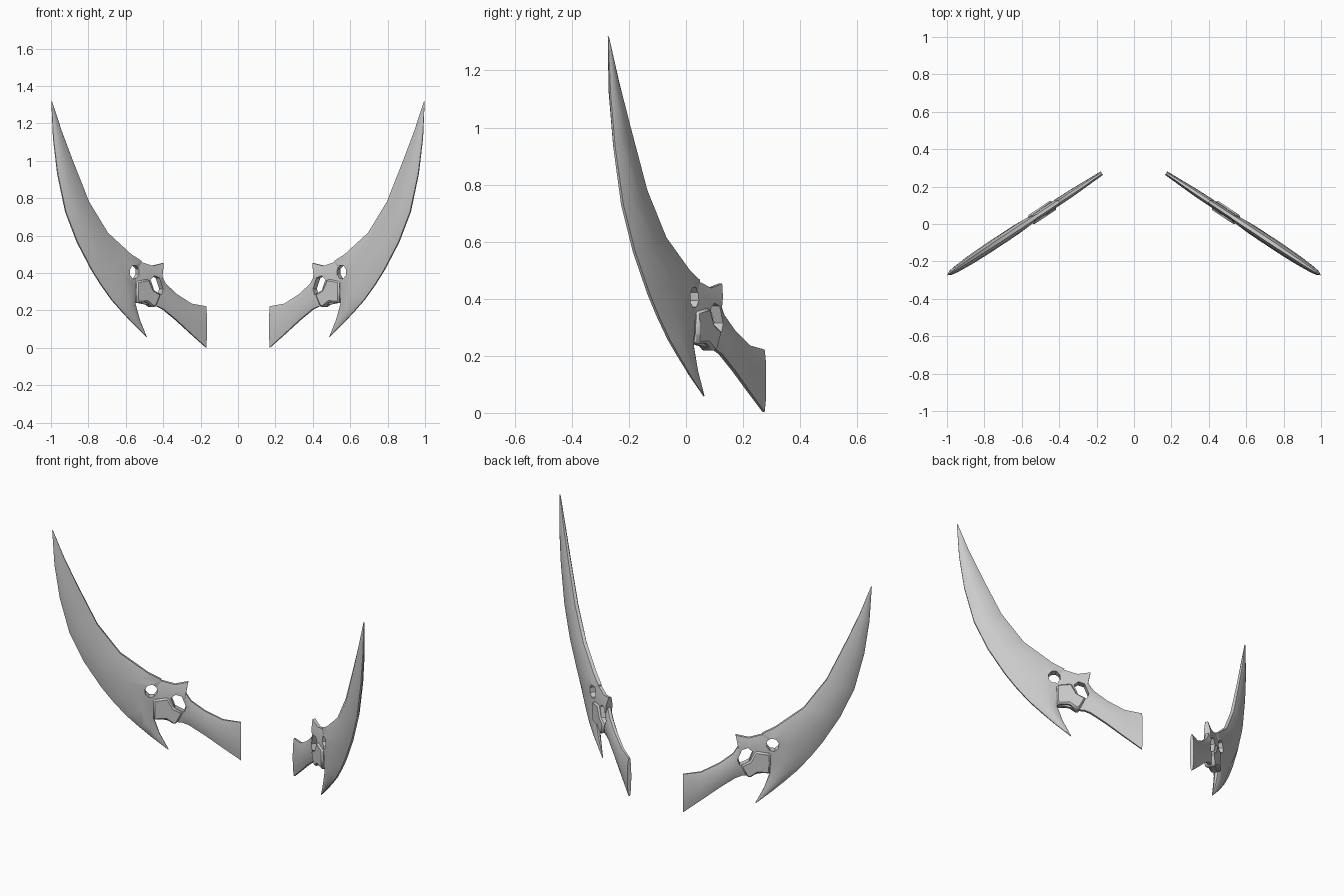
import bpy, bmesh, math
from mathutils import Vector

if "Cube" in bpy.data.objects:
    bpy.data.objects.remove(bpy.data.objects["Cube"])

NORMAL = Vector((0.55, 0.835, 0))


def place(x, z, off):
    # front-view point -> slanted blade plane, shifted along its normal
    return Vector((x, 0.272 - (x - 0.172) * 0.66, z)) + NORMAL * off


def finish(name, bm):
    bmesh.ops.recalc_face_normals(bm, faces=bm.faces)
    me = bpy.data.meshes.new(name)
    bm.to_mesh(me)
    bm.free()
    ob = bpy.data.objects.new(name, me)
    bpy.context.collection.objects.link(ob)
    return ob


def loft(name, sections, profile):
    # sections: (ax, az, bx, bz, half thickness); profile: (t across, thickness factor)
    bm = bmesh.new()
    loop = [(t, s) for t, s in profile] + [(t, -s) for t, s in reversed(profile) if s > 0]
    rings = []
    for ax, az, bx, bz, h in sections:
        rings.append([bm.verts.new(place(ax + (bx - ax) * t, az + (bz - az) * t, s * h))
                      for t, s in loop])
    n = len(loop)
    for r, q in zip(rings, rings[1:]):
        for i in range(n):
            j = (i + 1) % n
            bm.faces.new((r[i], r[j], q[j], q[i]))
    bm.faces.new(rings[0])
    bm.faces.new(rings[-1])
    return finish(name, bm)


def prism(name, pts, h):
    bm = bmesh.new()
    a = [bm.verts.new(place(x, z, -h)) for x, z in pts]
    b = [bm.verts.new(place(x, z, h)) for x, z in pts]
    n = len(pts)
    bm.faces.new(a)
    bm.faces.new(b)
    for i in range(n):
        j = (i + 1) % n
        bm.faces.new((a[i], a[j], b[j], b[i]))
    return finish(name, bm)


def apply_all(ob):
    bpy.ops.object.select_all(action='DESELECT')
    ob.select_set(True)
    bpy.context.view_layer.objects.active = ob
    for m in list(ob.modifiers):
        bpy.ops.object.modifier_apply(modifier=m.name)
    bpy.ops.object.shade_smooth_by_angle(angle=math.radians(38))


# curved blade with its lower spur
blade = loft("blade", [
    (0.998, 1.318, 0.995, 1.32, 0.002),
    (0.988, 1.12, 0.945, 1.16, 0.014),
    (0.965, 0.93, 0.888, 1.005, 0.020),
    (0.922, 0.727, 0.80, 0.78, 0.025),
    (0.86, 0.565, 0.70, 0.615, 0.027),
    (0.783, 0.417, 0.575, 0.50, 0.027),
    (0.735, 0.34, 0.52, 0.465, 0.026),
    (0.676, 0.257, 0.535, 0.35, 0.025),
    (0.62, 0.193, 0.553, 0.24, 0.022),
    (0.564, 0.132, 0.527, 0.15, 0.014),
    (0.49, 0.058, 0.488, 0.06, 0.002),
], [(0, 0.2), (0.2, 0.9), (0.5, 1), (0.8, 0.85), (1, 0.35)])

# guard narrowing into the grip, flaring at the pommel
grip = loft("guard_and_grip", [
    (0.59, 0.25, 0.575, 0.465, 0.017),
    (0.52, 0.237, 0.515, 0.457, 0.020),
    (0.46, 0.225, 0.46, 0.438, 0.021),
    (0.445, 0.22, 0.402, 0.453, 0.020),
    (0.43, 0.22, 0.414, 0.39, 0.020),
    (0.40, 0.205, 0.39, 0.343, 0.020),
    (0.33, 0.147, 0.33, 0.287, 0.019),
    (0.25, 0.073, 0.25, 0.236, 0.015),
    (0.172, 0.003, 0.172, 0.222, 0.011),
], [(0, 0.4), (0.2, 0.9), (0.5, 1), (0.8, 0.9), (1, 0.4)])

# raised plate between the two openings
plate = prism("guard_plate", [(0.555, 0.355), (0.49, 0.368), (0.465, 0.31), (0.425, 0.285),
                              (0.45, 0.225), (0.465, 0.215), (0.50, 0.245), (0.553, 0.24)], 0.029)
bev = plate.modifiers.new("bevel", 'BEVEL')
bev.width = 0.008
bev.segments = 1

# openings through blade and guard
round_hole = prism("round_hole_cutter", [
    (0.565 + 0.028 * math.cos(k * math.pi / 4 + 0.3), 0.405 + 0.038 * math.sin(k * math.pi / 4 + 0.3))
    for k in range(8)], 0.1)
long_hole = prism("long_hole_cutter", [(0.478, 0.364), (0.457, 0.385), (0.43, 0.374),
                                       (0.411, 0.315), (0.42, 0.283), (0.46, 0.308)], 0.1)
cutters = (round_hole, long_hole)
for ob, cuts in ((blade, cutters[:1]), (grip, cutters), (plate, cutters)):
    for c in cuts:
        c.hide_render = True
        m = ob.modifiers.new("opening", 'BOOLEAN')
        m.operation = 'DIFFERENCE'
        m.solver = 'EXACT'
        m.object = c

# mirror to make the pair
for ob in (blade, grip, plate):
    mir = ob.modifiers.new("pair", 'MIRROR')
    mir.use_axis = (True, False, False)
    apply_all(ob)
for c in cutters:
    bpy.data.objects.remove(c, do_unlink=True)
